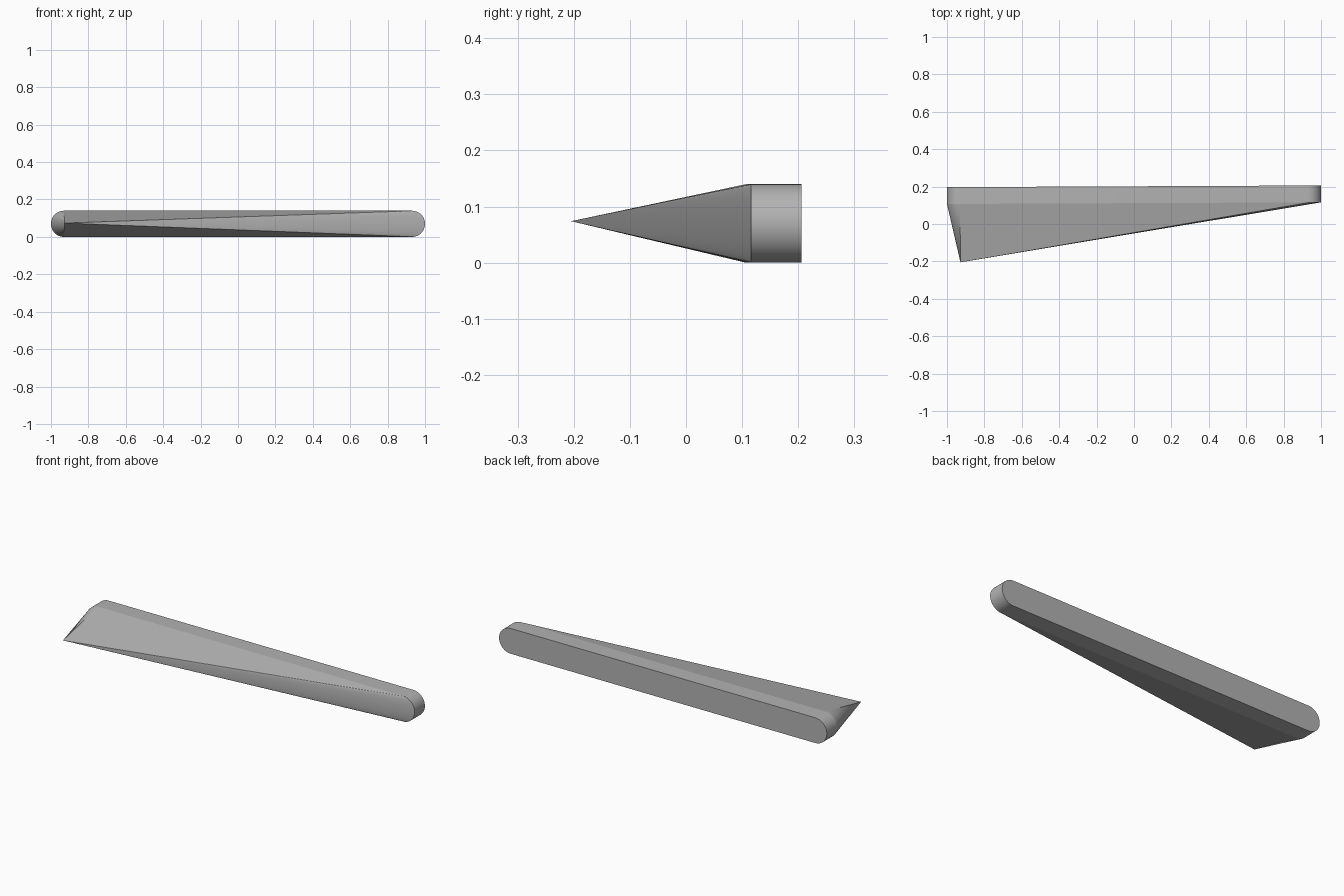
import bpy, bmesh, math

if "Cube" in bpy.data.objects:
    bpy.data.objects.remove(bpy.data.objects["Cube"], do_unlink=True)

# One plain grey for the whole part
grey = bpy.data.materials.new("plain grey")
grey.use_nodes = True
colour = (0.45, 0.45, 0.45, 1)
grey.diffuse_color = colour
grey.node_tree.nodes["Principled BSDF"].inputs["Base Color"].default_value = colour

RADIUS, STRAIGHT, STEPS = 0.07, 0.93, 24
SKEW = 0.0045            # slight turn of the bar about the vertical
APEX = (-0.928, -0.205, 0.074)


def stadium():
    """Round-ended outline in x and z: right-hand arc, then left-hand arc."""
    points = []
    for side in (1, -1):
        for i in range(STEPS + 1):
            a = -math.pi / 2 + math.pi * i / STEPS
            points.append((side * (STRAIGHT + RADIUS * math.cos(a)),
                           RADIUS + side * RADIUS * math.sin(a)))
    return points


# Round-ended bar whose front tapers to one off-centre point
bm = bmesh.new()
outline = stadium()
back = [bm.verts.new((x, 0.2015 + SKEW * x, z)) for x, z in outline]
ring = [bm.verts.new((x, 0.1115 + SKEW * x, z)) for x, z in outline]
tip = bm.verts.new(APEX)
bm.faces.new(back)
for i in range(len(outline)):
    j = (i + 1) % len(outline)
    bm.faces.new((back[i], back[j], ring[j], ring[i]))
    bm.faces.new((ring[i], ring[j], tip))
bmesh.ops.recalc_face_normals(bm, faces=bm.faces[:])

mesh = bpy.data.meshes.new("tapered_bar")
bm.to_mesh(mesh)
bm.free()
mesh.materials.append(grey)
bar = bpy.data.objects.new("tapered_bar", mesh)
bpy.context.collection.objects.link(bar)

# Smooth round ends, crisp creases along the flats
bpy.ops.object.select_all(action='DESELECT')
bar.select_set(True)
bpy.context.view_layer.objects.active = bar
bpy.ops.object.shade_smooth_by_angle(angle=math.radians(10))
tip_index = len(mesh.vertices) - 1
tangents = {len(outline) + k * (STEPS + 1) + e for k in (0, 1) for e in (0, STEPS)}
for edge in mesh.edges:
    a, b = sorted(edge.vertices)
    if b == tip_index and a in tangents:
        edge.use_edge_sharp = True
